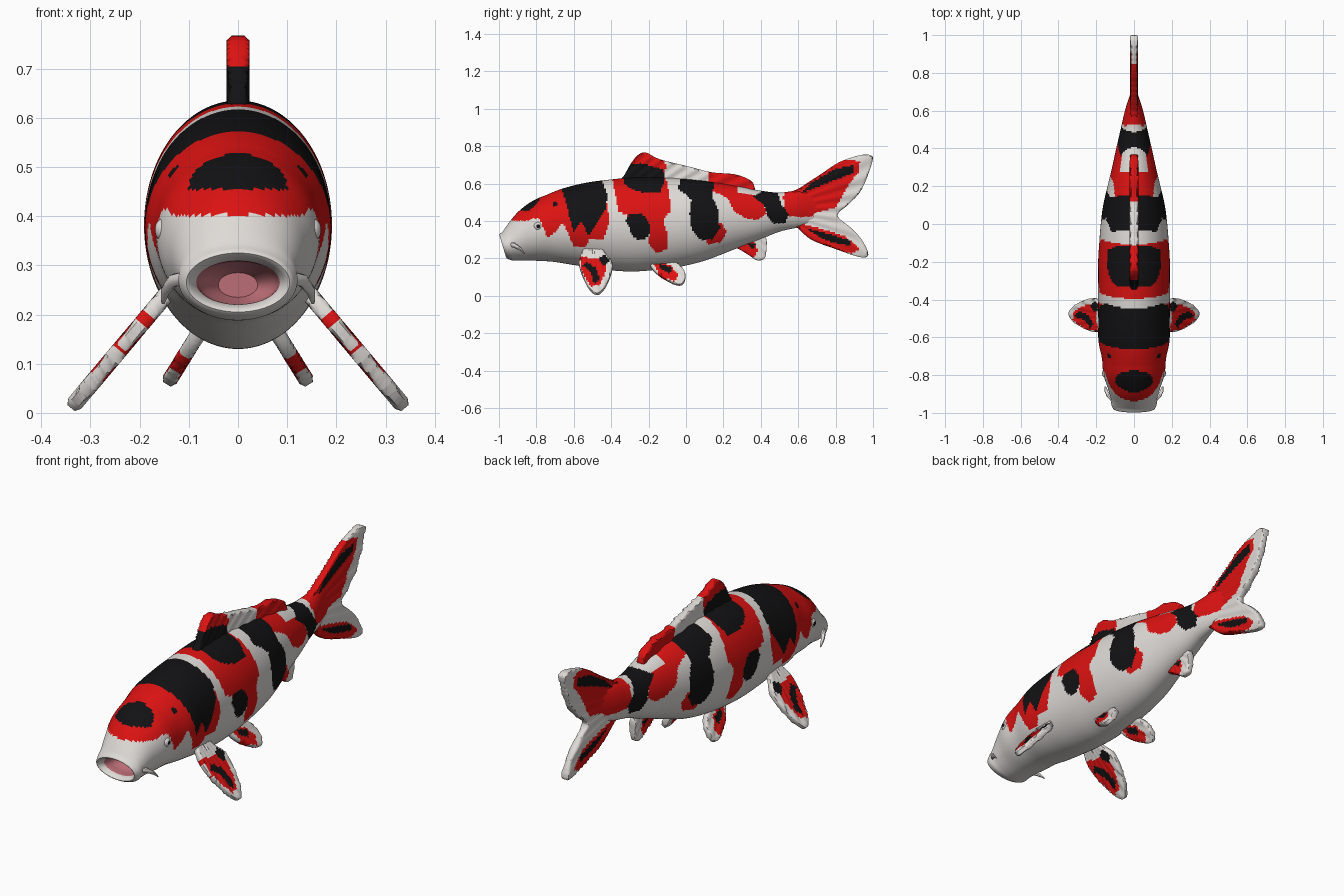
import bpy, bmesh, math
from mathutils import Vector


def material(name, rgb):
    m = bpy.data.materials.new(name)
    m.diffuse_color = (*rgb, 1)
    return m


MATS = [material("white_skin", (0.74, 0.71, 0.68)), material("red_patch", (0.72, 0.006, 0.006)),
        material("black_patch", (0.006, 0.006, 0.007)), material("pink_mouth", (0.55, 0.17, 0.2))]
WHITE, RED, BLACK, PINK = range(4)


def catmull(p0, p1, p2, p3, t):
    return tuple(0.5 * (2 * b + (c - a) * t + (2 * a - 5 * b + 4 * c - d) * t * t
                        + (3 * b - a - 3 * c + d) * t ** 3) for a, b, c, d in zip(p0, p1, p2, p3))


def smooth_loop(pts, n=4):
    c = len(pts)
    return [catmull(pts[i - 1], pts[i], pts[(i + 1) % c], pts[(i + 2) % c], k / n)
            for i in range(c) for k in range(n)]


def inside(poly, y, z):
    hit = False
    for (y1, z1), (y2, z2) in zip(poly, poly[1:] + poly[:1]):
        if (z1 > z) != (z2 > z) and y < (y2 - y1) * (z - z1) / (z2 - z1) + y1:
            hit = not hit
    return hit


def paint(y, z, red, black):
    if any(inside(p, y, z) for p in black):
        return BLACK
    return RED if any(inside(p, y, z) for p in red) else WHITE


def finish(bm, name, angle=40):
    bmesh.ops.recalc_face_normals(bm, faces=bm.faces)
    me = bpy.data.meshes.new(name)
    bm.to_mesh(me)
    bm.free()
    for m in MATS:
        me.materials.append(m)
    ob = bpy.data.objects.new(name, me)
    bpy.context.collection.objects.link(ob)
    bpy.ops.object.select_all(action='DESELECT')
    ob.select_set(True)
    bpy.context.view_layer.objects.active = ob
    bpy.ops.object.shade_smooth_by_angle(angle=math.radians(angle))
    return ob


# --- Body: sections (y, top, bottom, half width) from the throat, round the lips, to the tail root
SECTIONS = [(-.82, .285, .235, .04), (-.89, .305, .22, .075), (-.95, .31, .22, .085),
            (-.98, .325, .205, .105), (-.955, .345, .19, .12), (-.92, .385, .188, .122),
            (-.86, .455, .188, .138), (-.79, .515, .187, .162), (-.71, .555, .182, .17),
            (-.62, .585, .168, .188), (-.52, .607, .152, .189), (-.42, .62, .138, .19),
            (-.30, .632, .13, .191), (-.20, .635, .135, .19), (-.10, .632, .145, .184),
            (0, .625, .162, .176), (.10, .615, .188, .163), (.20, .60, .225, .14),
            (.30, .583, .265, .116), (.40, .562, .303, .094), (.50, .552, .343, .071),
            (.60, .563, .366, .048), (.67, .555, .385, .026), (.73, .53, .41, .008)]
BODY_RED = [
    [(-1.1, .41), (-.86, .40), (-.79, .42), (-.77, .38), (-.74, .31), (-.69, .35), (-.66, .39),
     (-.63, .33), (-.60, .265), (-.54, .255), (-.51, .31), (-.44, .30), (-.41, .40), (-.42, .48),
     (-.47, .66), (-1.1, .66)],
    [(-.41, .7), (-.37, .50), (-.36, .45), (-.29, .42), (-.24, .42), (-.19, .36), (-.20, .28),
     (-.16, .225), (-.10, .25), (-.10, .33), (-.12, .40), (-.08, .46), (-.09, .54), (-.12, .7)],
    [(.14, .7), (.14, .56), (.22, .525), (.26, .45), (.32, .415), (.38, .405), (.43, .44),
     (.41, .50), (.37, .535), (.28, .55), (.27, .59), (.36, .60), (.38, .7)],
    [(.12, .365), (.155, .40), (.19, .39), (.22, .34), (.18, .285), (.12, .275), (.10, .30)],
    [(.52, .53), (.55, .62), (.75, .62), (.75, .43), (.61, .42), (.53, .43)]]
BODY_BLACK = [
    [(-.69, .65), (-.66, .56), (-.64, .49), (-.62, .41), (-.60, .345), (-.56, .40), (-.52, .32),
     (-.47, .40), (-.43, .47), (-.42, .54), (-.46, .65)],
    [(-.34, .7), (-.33, .60), (-.29, .57), (-.22, .55), (-.14, .55), (-.12, .60), (-.12, .7)],
    [(-.32, .40), (-.30, .44), (-.24, .445), (-.19, .38), (-.19, .33), (-.23, .295), (-.28, .31)],
    [(-.03, .65), (-.04, .57), (0, .54), (.03, .51), (.02, .44), (.03, .36), (.07, .30), (.14, .30),
     (.18, .36), (.175, .46), (.14, .53), (.15, .60), (.13, .7), (.04, .7)],
    [(.36, .53), (.42, .57), (.49, .55), (.51, .49), (.55, .435), (.53, .39), (.47, .385),
     (.44, .42), (.42, .48)],
    [(-.708, .478), (-.708, .502), (-.684, .502), (-.684, .478)]]


def build_body(around=112):
    rows, last = [], len(SECTIONS) - 1
    for i in range(last):
        p = [SECTIONS[min(max(i + k, 0), last)] for k in (-1, 0, 1, 2)]
        steps = max(4, math.ceil(abs(p[2][0] - p[1][0]) / 0.0085))
        rows += [(i + k / steps, catmull(*p, k / steps)) for k in range(steps)]
    rows.append((last, SECTIONS[-1]))
    bm, rings = bmesh.new(), []
    for t, (y, top, bot, w) in rows:
        lean = 0.3 * min(max((-.75 - y) / .2, 0), 1)      # upper lip reaches further forward
        ring = []
        for k in range(around):
            a = 2 * math.pi * k / around
            z = (top + bot) / 2 - (top - bot) / 2 * math.cos(a)
            ring.append(bm.verts.new((w * math.sin(a), y - lean * (z - .265), z)))
        rings.append(ring)
    for (t, _), r0, r1 in zip(rows, rings, rings[1:]):
        for k in range(around):
            n = (k + 1) % around
            f = bm.faces.new((r0[k], r0[n], r1[n], r1[k]))
            x, y, z = f.calc_center_median()
            if t < 4.5:
                f.material_index = PINK if t < 1.95 else WHITE
            elif y < -.7 and z > .455 and (x / .1) ** 2 + ((z - .455) / .072) ** 2 < 1:
                f.material_index = BLACK                   # forehead spot
            else:
                f.material_index = paint(y, z, BODY_RED, BODY_BLACK)
    bm.faces.new(rings[0]).material_index = PINK
    bm.faces.new(rings[-1]).material_index = RED
    finish(bm, "body")


build_body()


# --- Fins: outline in (y, z), cut into small cells, painted, then thickened with fan-shaped rays
def fin(name, outline, half, red, black, fan, rays, root_x=0.0, root_z=0.0, slope=0.0, side=1):
    bm = bmesh.new()
    loop = smooth_loop(outline)
    bm.faces.new([bm.verts.new((0, y, z)) for y, z in loop])
    for axis in (1, 2):
        lo, hi = min(p[axis - 1] for p in loop), max(p[axis - 1] for p in loop)
        normal = Vector((0, axis == 1, axis == 2))
        for k in range(1, int((hi - lo) / 0.009) + 1):
            bmesh.ops.bisect_plane(bm, geom=bm.verts[:] + bm.edges[:] + bm.faces[:],
                                   plane_co=normal * (lo + k * 0.009 + 0.0003), plane_no=normal)
    for f in bm.faces:
        c = f.calc_center_median()
        f.material_index = paint(c.y, c.z, red, black)
    rim = [e for e in bm.edges if e.is_boundary]
    rim_verts = {v for e in rim for v in e.verts}
    front = bm.verts[:]
    twin = bmesh.ops.duplicate(bm, geom=front + bm.edges[:] + bm.faces[:])["vert_map"]
    for e in rim:
        a, b = e.verts
        mat = e.link_faces[0].material_index
        bm.faces.new((a, b, twin[b], twin[a])).material_index = mat
    out = Vector((1, 0, slope)).normalized()
    for v in front:
        y, z = v.co.y, v.co.z
        ray = math.sin(rays * math.atan2(z - fan[1], y - fan[0]))
        h = half * (0.65 if v in rim_verts else 1 + 0.15 * ray)
        base = Vector((root_x + (root_z - z) * slope, y, z))
        for vert, sign in ((v, 1), (twin[v], -1)):
            p = base + out * h * sign
            vert.co = (p.x * side, p.y, p.z)
    finish(bm, name, 50)


fin("dorsal_fin",
    [(-.36, .60), (-.33, .645), (-.29, .715), (-.25, .758), (-.21, .765), (-.14, .73), (.02, .69),
     (.14, .66), (.26, .65), (.34, .62), (.365, .585), (.34, .56), (.1, .58), (-.2, .58)], .02,
    [[(-.4, .5), (-.4, .8), (-.16, .8), (-.10, .69), (-.12, .66)],
     [(.12, .7), (.12, .55), (.4, .5), (.4, .65), (.25, .7)]],
    [[(-.36, .63), (-.31, .70), (-.24, .71), (-.12, .675), (-.11, .58), (-.33, .58)]],
    (-.9, .1), 130)

fin("tail_fin",
    [(.56, .54), (.61, .578), (.72, .65), (.82, .715), (.93, .752), (.985, .752), (.997, .72),
     (.94, .57), (.87, .49), (.81, .43), (.88, .365), (.94, .30), (.975, .22), (.93, .207),
     (.80, .25), (.67, .30), (.60, .36), (.56, .39)], .018,
    [[(.50, .43), (.60, .42), (.80, .47), (.83, .52), (.86, .58), (.92, .66), (.93, .72),
      (.82, .73), (.6, .61), (.5, .58)],
     [(.60, .39), (.70, .365), (.85, .32), (.93, .25), (.88, .225), (.67, .29), (.58, .36)]],
    [[(.62, .55), (.72, .59), (.90, .66), (.90, .70), (.80, .68), (.68, .61)],
     [(.64, .36), (.75, .335), (.88, .295), (.88, .265), (.75, .295)]],
    (.45, .46), 42)

fin("anal_fin",
    [(.24, .28), (.30, .24), (.34, .215), (.38, .19), (.42, .20), (.43, .25), (.425, .315),
     (.36, .34), (.28, .32)], .017,
    [[(.25, .29), (.36, .29), (.385, .24), (.36, .2), (.30, .22)]],
    [[(.32, .285), (.38, .28), (.36, .25)]], (.28, .4), 35)

for side, label in ((1, "right"), (-1, "left")):
    fin(label + "_pectoral_fin",
        [(-.54, .25), (-.57, .19), (-.565, .14), (-.54, .08), (-.51, .03), (-.47, .01), (-.43, .05),
         (-.40, .12), (-.395, .175), (-.43, .22), (-.47, .27)], .015,
        [[(-.57, .20), (-.56, .13), (-.51, .04), (-.46, .05), (-.43, .12), (-.42, .19), (-.48, .19)]],
        [[(-.55, .15), (-.51, .12), (-.49, .05), (-.46, .08), (-.48, .14), (-.53, .17)],
         [(-.47, .19), (-.44, .15), (-.41, .18), (-.43, .21)]],
        (-.5, .36), 45, .18, .2, .84, side)
    fin(label + "_pelvic_fin",
        [(-.19, .19), (-.10, .20), (-.04, .165), (-.005, .12), (-.012, .07), (-.05, .06),
         (-.13, .10), (-.18, .145)], .014,
        [[(-.18, .18), (-.08, .155), (-.04, .1), (-.06, .07), (-.14, .10)]],
        [[(-.14, .165), (-.07, .14), (-.09, .115), (-.14, .14)]],
        (-.25, .25), 40, .075, .17, .62, side)

    # Eye with a dark pupil on the outer cap
    bm = bmesh.new()
    bmesh.ops.create_uvsphere(bm, u_segments=20, v_segments=14, radius=.024)
    for f in bm.faces:
        f.material_index = BLACK if f.calc_center_median().z > .0205 else WHITE
    for v in bm.verts:
        v.co = (side * (.15 + v.co.z * .8), -.79 + v.co.x, .372 + v.co.y)
    finish(bm, label + "_eye")

    # Short whisker at the mouth corner: tapering bent tube
    bm, rings = bmesh.new(), []
    for x, y, z, r in ((.105, -.94, .275, .014), (.13, -.915, .27, .013),
                       (.147, -.885, .25, .010), (.152, -.86, .225, .004)):
        rings.append([bm.verts.new((side * (x + r * math.cos(k * math.pi / 4)), y,
                                    z + r * math.sin(k * math.pi / 4))) for k in range(8)])
    for r0, r1 in zip(rings, rings[1:]):
        for k in range(8):
            bm.faces.new((r0[k], r0[(k + 1) % 8], r1[(k + 1) % 8], r1[k]))
    bm.faces.new(rings[0])
    bm.faces.new(rings[-1])
    finish(bm, label + "_whisker")
